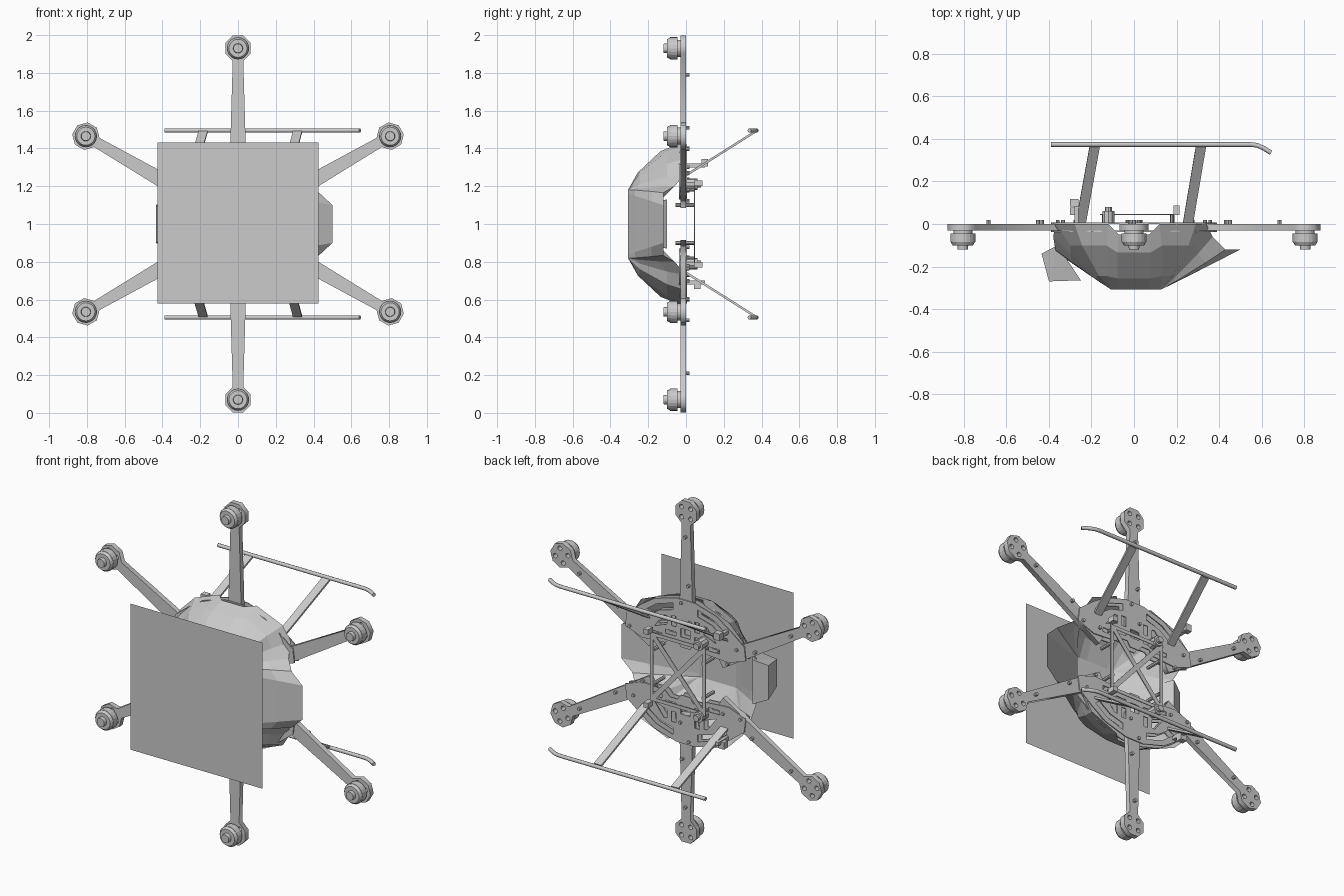
import bpy, bmesh
from math import pi, cos, sin, radians
from mathutils import Vector, Matrix

if "Cube" in bpy.data.objects:
    bpy.data.objects.remove(bpy.data.objects["Cube"])

C = bpy.context.collection


def finish(name, bm):
    bmesh.ops.recalc_face_normals(bm, faces=bm.faces)
    me = bpy.data.meshes.new(name)
    bm.to_mesh(me)
    bm.free()
    ob = bpy.data.objects.new(name, me)
    C.objects.link(ob)
    return ob


def to_mesh(ob):
    C.objects.link(ob)
    bpy.ops.object.select_all(action='DESELECT')
    ob.select_set(True)
    bpy.context.view_layer.objects.active = ob
    bpy.ops.object.convert(target='MESH')


def plate(name, loops, y0, y1):
    """Flat plate facing y; first loop is the outline, the rest are holes (x, z-1)."""
    cu = bpy.data.curves.new(name, 'CURVE')
    cu.dimensions = '2D'
    cu.fill_mode = 'BOTH'
    cu.extrude = (y1 - y0) / 2
    for pts in loops:
        s = cu.splines.new('POLY')
        s.points.add(len(pts) - 1)
        for p, (x, z) in zip(s.points, pts):
            p.co = (x, z, 0, 1)
        s.use_cyclic_u = True
    ob = bpy.data.objects.new(name, cu)
    ob.location = (0, (y0 + y1) / 2, 1)
    ob.rotation_euler = (pi / 2, 0, 0)
    to_mesh(ob)


def ngon(cx, cz, r, n=8, start=pi / 8):
    return [(cx + r * cos(start + i * 2 * pi / n), cz + r * sin(start + i * 2 * pi / n)) for i in range(n)]


def rect(x0, z0, x1, z1):
    return [(x0, z0), (x1, z0), (x1, z1), (x0, z1)]


def turn(pts, a):
    return [(x * cos(a) - z * sin(a), x * sin(a) + z * cos(a)) for x, z in pts]


def cylinders(name, parts, n=16):
    """parts: (x, z-1, y0, y1, r0, r1) along y."""
    bm = bmesh.new()
    for x, z, y0, y1, r0, r1 in parts:
        m = Matrix.Translation((x, (y0 + y1) / 2, 1 + z)) @ Matrix.Rotation(-pi / 2, 4, 'X')
        bmesh.ops.create_cone(bm, cap_ends=True, segments=n, radius1=r0, radius2=r1,
                              depth=abs(y1 - y0), matrix=m)
    return finish(name, bm)


def box(name, c, s):
    bm = bmesh.new()
    bmesh.ops.create_cube(bm, size=1, matrix=Matrix.Translation(c) @ Matrix.Diagonal((*s, 1)))
    return finish(name, bm)


def hull(name, pts):
    bm = bmesh.new()
    for p in pts:
        bm.verts.new(p)
    bmesh.ops.convex_hull(bm, input=bm.verts)
    return finish(name, bm)


# flat square panel in front of the craft
bm = bmesh.new()
bmesh.ops.create_grid(bm, x_segments=1, y_segments=1, size=0.427,
                      matrix=Matrix.Translation((0, -0.383, 1.005)) @ Matrix.Rotation(pi / 2, 4, 'X'))
finish("front_panel", bm)

# six arms with octagonal motor mounts, motors and screws
R = 0.93
mount = ngon(R, 0, 0.073, 8, -pi + pi / 8)
arm = [(0.25, -0.045), (0.45, -0.04)] + mount + [(0.45, 0.04), (0.25, 0.045)]
arm_holes = [ngon(R + 0.042 * cos(k), 0.042 * sin(k), 0.014) for k in (pi / 4, 3 * pi / 4, -pi / 4, -3 * pi / 4)]
for i in range(6):
    a = radians(30 + 60 * i)
    plate("arm", [turn(p, a) for p in [arm] + arm_holes], -0.03, 0)
    x, z = R * cos(a), R * sin(a)
    cylinders("motor", [(x, z, -0.045, -0.03, 0.045, 0.045), (x, z, -0.085, -0.045, 0.059, 0.059),
                        (x, z, -0.1, -0.085, 0.048, 0.057), (x, z, -0.12, -0.1, 0.024, 0.026)], 20)
    cylinders("arm_screws", [(r * cos(a) - o * sin(a), r * sin(a) + o * cos(a), -0.002, 0.018, 0.009, 0.009)
                             for r, o in ((0.79, 0), (0.51, 0.02), (0.4, -0.025), (0.3, 0.03))], 8)

# upper and lower frame plates with lightening cutouts, two layers each
half = [(0.06, 0.42), (0.2, 0.38), (0.29, 0.32), (0.38, 0.25), (0.39, 0.17), (0.28, 0.13), (0.13, 0.14),
        (0.1, 0.17), (0.05, 0.17), (0.03, 0.14)]
outline = half + [(-x, z) for x, z in reversed(half)]
side_holes = [[(0.08, 0.385), (0.19, 0.35), (0.27, 0.29), (0.24, 0.27), (0.17, 0.32), (0.08, 0.345)],
              rect(0.06, 0.25, 0.09, 0.31), [(0.12, 0.25), (0.2, 0.22), (0.14, 0.3), (0.12, 0.3)],
              rect(0.15, 0.165, 0.22, 0.19), rect(0.06, 0.195, 0.13, 0.22)]
loops = [outline] + side_holes + [[(-x, z) for x, z in h] for h in side_holes]
loops.append(rect(-0.03, 0.2, 0.03, 0.25))
for label, s in (("upper", 1), ("lower", -1)):
    lp = [[(x, s * z) for x, z in p] for p in loops]
    plate(label + "_frame_back_plate", lp, 0, 0.006)
    plate(label + "_frame_front_plate", lp, -0.037, -0.03)

# cross-braced equipment tray on standoffs
tx0, tx1, tz, e = -0.16, 0.2, 0.2, 0.02
mx = (tx0 + tx1) / 2
tri = [[(tx0 + 2 * e, tz - e), (tx1 - 2 * e, tz - e), (mx, e)],
       [(tx0 + 2 * e, -tz + e), (tx1 - 2 * e, -tz + e), (mx, -e)],
       [(tx0 + e, tz - 2 * e), (tx0 + e, -tz + 2 * e), (mx - e, 0)],
       [(tx1 - e, tz - 2 * e), (tx1 - e, -tz + 2 * e), (mx + e, 0)]]
plate("tray", [rect(tx0, -tz, tx1, tz)] + tri, 0.042, 0.047)
cylinders("tray_standoffs", [(x, z, -0.055, 0.045, 0.01, 0.01) for x in (-0.14, 0.18) for z in (-0.1, 0.1)], 8)
cylinders("tray_posts", [(x, z, 0, 0.045, 0.008, 0.008) for x in (-0.14, 0.18) for z in (-0.18, 0.18)], 8)

# faceted canopy: columns from nose round to tail (x, half height, y), bulging to a flat crown
rim = [(0.5, 0.1, -0.12), (0.43, 0.165, -0.12), (0.37, 0.2, -0.06), (0.34, 0.27, 0), (0.29, 0.35, 0),
       (0.12, 0.42, 0), (0.07, 0.42, -0.05), (-0.07, 0.42, -0.05), (-0.12, 0.42, 0), (-0.28, 0.36, 0),
       (-0.37, 0.27, 0), (-0.38, 0.2, -0.06), (-0.37, 0.14, -0.12), (-0.37, 0.09, -0.13)]
bm = bmesh.new()
rows = [[], [], [], []]
for s, cols in ((1, rim), (-1, rim[::-1])):
    for x, z, y in cols:
        r = Vector((x, y, z))
        crown = Vector((max(-0.11, min(0.13, x)), -0.307, min(0.18, z * 1.6)))
        out = Vector((x, 0, z)).normalized() * 0.045 * (z / 0.42) ** 2
        for row, p in zip(rows, (r, r.lerp(crown, 0.33) + out, r.lerp(crown, 0.8) + out, crown)):
            row.append(bm.verts.new((p.x, p.y, 1 + s * p.z)))
n = len(rows[0])
for a, b in zip(rows, rows[1:]):
    for i in range(n):
        j = (i + 1) % n
        bm.faces.new((a[i], a[j], b[j], b[i]))
bm.faces.new(rows[3])
bmesh.ops.remove_doubles(bm, verts=bm.verts, dist=0.0005)
finish("canopy", bm)

# tail scoop
hull("tail_scoop", [(x, y, 1 + s * z) for s in (1, -1) for x, y, z in
                    ((-0.36, -0.1, 0.13), (-0.435, -0.14, 0.1), (-0.4, -0.27, 0.08), (-0.25, -0.265, 0.1))])

# landing skids, strap legs and small equipment on both sides
for label, s in (("upper", 1), ("lower", -1)):
    cu = bpy.data.curves.new(label + "_skid", 'CURVE')
    cu.dimensions = '3D'
    cu.bevel_depth = 0.011
    cu.bevel_resolution = 2
    cu.use_fill_caps = True
    path = [(-0.39, 0.374), (0.55, 0.374), (0.58, 0.37), (0.61, 0.357), (0.645, 0.335)]
    sp = cu.splines.new('POLY')
    sp.points.add(len(path) - 1)
    for p, (x, y) in zip(sp.points, path):
        p.co = (x, y, 1 + s * 0.495, 1)
    to_mesh(bpy.data.objects.new(label + "_skid", cu))
    for x0, x1 in ((-0.255, -0.185), (0.25, 0.315)):
        hull(label + "_leg", [(x + dx, y - t * 0.54, 1 + s * (z + t * 0.84))
                              for x, y, z in ((x0, -0.02, 0.245), (x1, 0.365, 0.488))
                              for dx in (-0.024, 0.024) for t in (-0.006, 0.006)])
    box(label + "_receiver", (-0.28, 0.1 if s > 0 else 0.06, 1 + s * 0.325), (0.04, 0.035, 0.04))
    box(label + "_receiver_stem", (-0.27, 0.05, 1 + s * 0.31), (0.02, 0.1, 0.02))
    box(label + "_tray_block", (0.2, 0.065, 1 + s * 0.215), (0.03, 0.045, 0.03))
    cylinders(label + "_tray_knob", [(-0.12, s * 0.21, 0, 0.06, 0.03, 0.03),
                                     (-0.12, s * 0.21, 0.06, 0.08, 0.018, 0.018)], 10)
